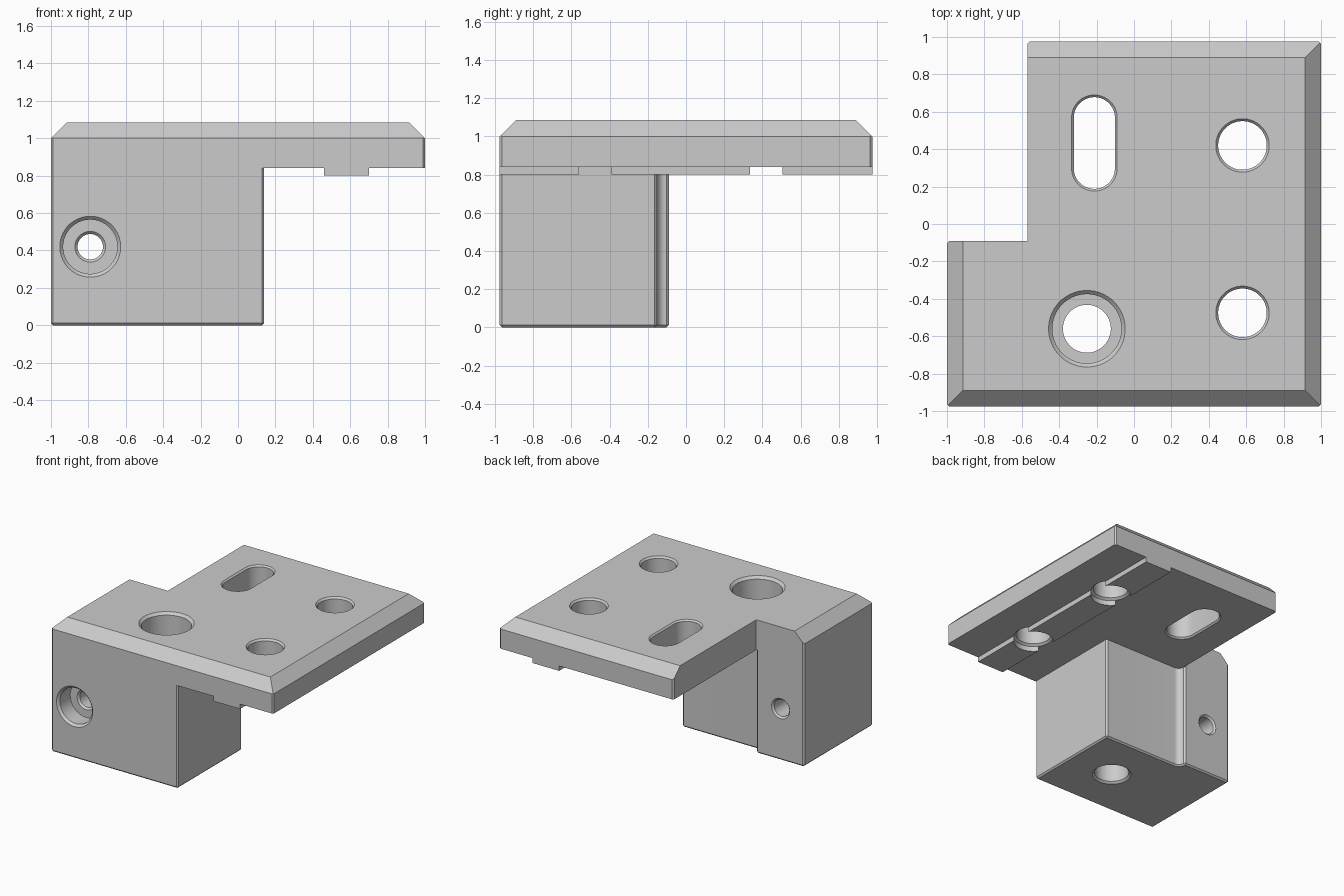
import bpy, bmesh
from math import sin, cos, pi
from mathutils import Vector, Matrix

if "Cube" in bpy.data.objects:
    bpy.data.objects.remove(bpy.data.objects["Cube"], do_unlink=True)

TOP, UNDER, RIB, SMALL = 1.085, 0.84, 0.80, 0.012
FRONT, BACK, STEP = -0.975, 0.975, -0.09
NOTCH = -0.57

grey = bpy.data.materials.new("plain grey")
grey.use_nodes = True
grey.diffuse_color = (0.6, 0.6, 0.6, 1)
grey.node_tree.nodes["Principled BSDF"].inputs["Base Color"].default_value = (0.6, 0.6, 0.6, 1)


def finish(bm, name):
    bmesh.ops.recalc_face_normals(bm, faces=bm.faces)
    mesh = bpy.data.meshes.new(name)
    bm.to_mesh(mesh)
    bm.free()
    mesh.materials.append(grey)
    obj = bpy.data.objects.new(name, mesh)
    bpy.context.collection.objects.link(obj)
    return obj


def prism(outline, z0, z1):
    bm = bmesh.new()
    face = bm.faces.new([bm.verts.new((x, y, z0)) for x, y in outline])
    new = bmesh.ops.extrude_face_region(bm, geom=[face])["geom"]
    for v in new:
        if isinstance(v, bmesh.types.BMVert):
            v.co.z = z1
    bmesh.ops.recalc_face_normals(bm, faces=bm.faces)
    return bm


def small_bevel(bm, rule):
    edges = [e for e in bm.edges if rule(e)]
    bmesh.ops.bevel(bm, geom=edges, offset=SMALL, segments=1, affect='EDGES', profile=0.5)


def sharp_upright(e):
    a, b = e.verts
    upright = (a.co - b.co).xy.length < 1e-4
    return upright and e.is_convex and e.calc_face_angle() > 1


def lathe(profile, matrix, stretch=0, n=48):
    """Closed round cutter from (radius, height) pairs, optionally stretched to a slot."""
    bm = bmesh.new()
    rings = []
    for r, z in profile:
        ring = []
        for i in range(n):
            a = 2 * pi * (i + 0.5) / n
            shift = stretch if sin(a) > 0 else -stretch
            ring.append(bm.verts.new((r * cos(a), r * sin(a) + shift, z)))
        rings.append(ring)
    for low, high in zip(rings, rings[1:]):
        for i in range(n):
            j = (i + 1) % n
            bm.faces.new((low[i], low[j], high[j], high[i]))
    bm.faces.new(rings[0])
    bm.faces.new(rings[-1])
    bm.transform(matrix)
    return finish(bm, "hole_cutter")


def combine(body, other, operation):
    other.hide_render = True
    mod = body.modifiers.new(operation.lower(), 'BOOLEAN')
    mod.object, mod.operation, mod.solver = other, operation, 'EXACT'
    bpy.context.view_layer.objects.active = body
    bpy.ops.object.modifier_apply(modifier=mod.name)
    bpy.data.objects.remove(other, do_unlink=True)


# Top plate: stepped outline with wide bevels on the outer top edges
bm = prism([(-1, FRONT), (1, FRONT), (1, BACK), (NOTCH, BACK), (NOTCH, STEP), (-1, STEP)], UNDER, TOP)
small_bevel(bm, lambda e: sharp_upright(e))
wide = 0.085
for side in ((1, 0), (-1, 0), (0, 1), (0, -1)):
    reach = 1 if side[0] else BACK
    bmesh.ops.bisect_plane(bm, geom=bm.verts[:] + bm.edges[:] + bm.faces[:],
                           plane_co=Vector((side[0] * reach, side[1] * reach, TOP - wide)),
                           plane_no=Vector((side[0], side[1], 1)), clear_outer=True)
    bmesh.ops.holes_fill(bm, edges=[e for e in bm.edges if e.is_boundary], sides=0)
bracket = finish(bm, "mounting_bracket")

# Block below, with a filleted step on its back
inner, radius = -0.152, 0.048
fillet = [(NOTCH + radius - radius * sin(a), inner + radius - radius * cos(a))
          for a in (pi / 2 * i / 8 for i in range(9))]
bm = prism([(-1, FRONT), (0.14, FRONT), (0.14, inner)] + fillet + [(NOTCH, STEP), (-1, STEP)], 0, UNDER)
small_bevel(bm, lambda e: sharp_upright(e) or all(v.co.z < 1e-4 for v in e.verts))
combine(bracket, finish(bm, "block"), 'UNION')

# Locating rib under the plate
bm = prism([(0.46, FRONT), (0.70, FRONT), (0.70, BACK), (0.46, BACK)], RIB, UNDER + 0.05)
combine(bracket, finish(bm, "rib"), 'UNION')

# Two plate holes, which also interrupt the rib
for y in (0.42, -0.475):
    combine(bracket, lathe([(0.148, RIB - 0.1), (0.148, UNDER), (0.13, UNDER + 0.015), (0.13, TOP - 0.015),
                            (0.143, TOP), (0.143, TOP + 0.1)], Matrix.Translation((0.58, y, 0))), 'DIFFERENCE')

# Slot
combine(bracket, lathe([(0.122, UNDER - 0.1), (0.122, UNDER), (0.11, UNDER + 0.012), (0.11, TOP - 0.012),
                        (0.122, TOP), (0.122, TOP + 0.1)], Matrix.Translation((-0.212, 0.433, 0)), 0.135),
        'DIFFERENCE')

# Tall counterbored hole through the block
seat = TOP - 0.28
combine(bracket, lathe([(0.145, -0.1), (0.145, 0), (0.128, 0.015), (0.128, seat), (0.185, seat),
                        (0.185, TOP - 0.02), (0.205, TOP), (0.205, TOP + 0.1)],
                       Matrix.Translation((-0.252, -0.56, 0))), 'DIFFERENCE')

# Cross hole from front to back, counterbored at the front
depth = STEP - FRONT
to_front = Matrix.Translation((-0.79, STEP, 0.42)) @ Matrix.Rotation(pi / 2, 4, 'X')
combine(bracket, lathe([(0.082, -0.1), (0.082, 0), (0.068, 0.014), (0.068, depth - 0.165), (0.082, depth - 0.15),
                        (0.145, depth - 0.15), (0.145, depth - 0.018), (0.163, depth), (0.163, depth + 0.1)],
                       to_front), 'DIFFERENCE')

bpy.ops.object.select_all(action='DESELECT')
bracket.select_set(True)
bpy.context.view_layer.objects.active = bracket
bpy.ops.object.shade_smooth_by_angle(angle=0.5)
